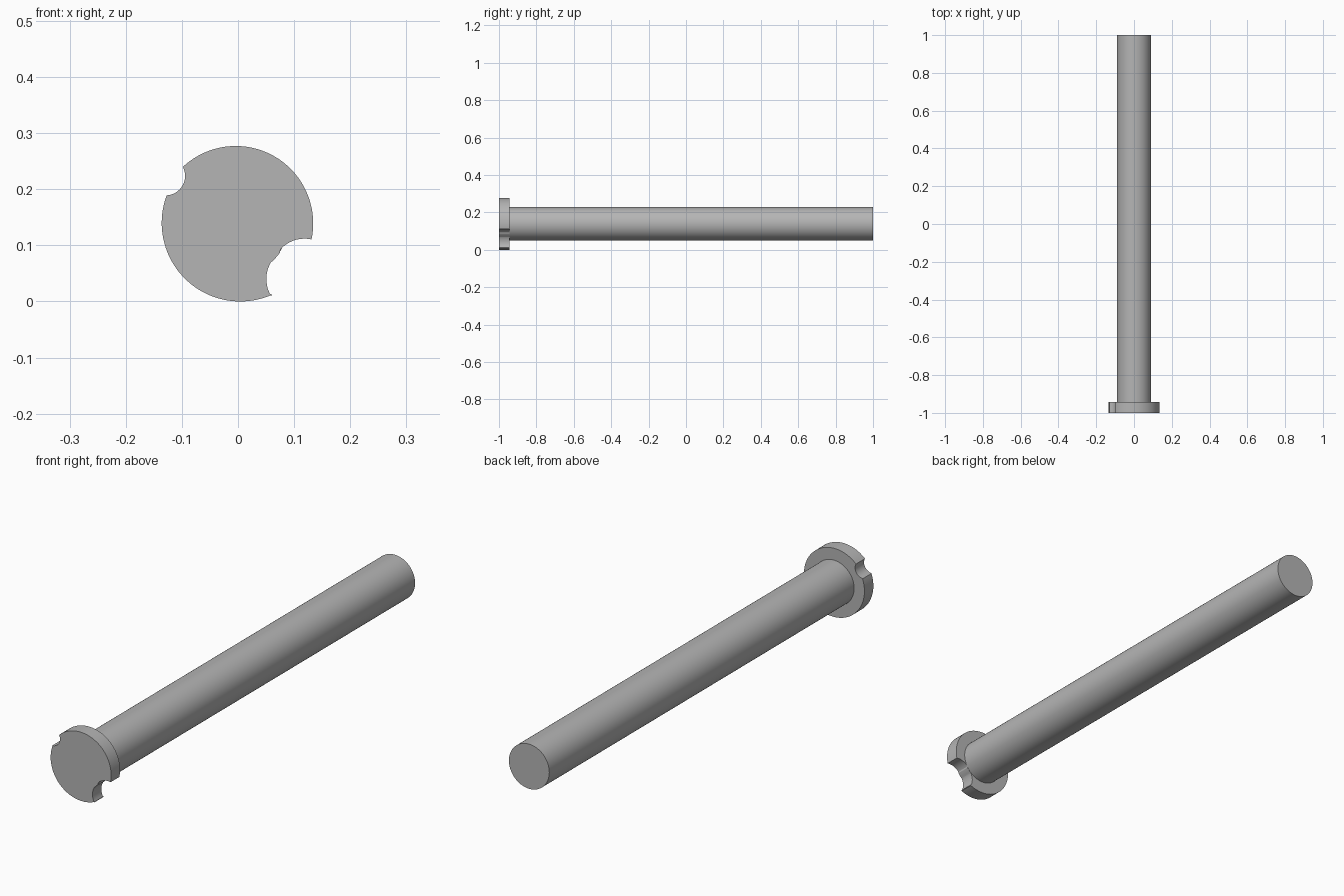
import bpy
import bmesh
from math import radians, cos, sin

FRONT, SHOULDER, BACK = -1.0, -0.943, 1.0
AXIS_Z, SHAFT_R = 0.139, 0.09

cube = bpy.data.objects.get("Cube")
if cube:
    bpy.data.objects.remove(cube, do_unlink=True)

steel = bpy.data.materials.new("steel grey")
steel.use_nodes = True
grey = (0.46, 0.46, 0.46, 1)
steel.diffuse_color = grey
steel.node_tree.nodes["Principled BSDF"].inputs["Base Color"].default_value = grey


def arc(cx, cz, r, start, end, steps):
    """Points along an arc in the x-z plane, angles in degrees."""
    angles = [radians(start + (end - start) * i / steps) for i in range(steps + 1)]
    return [(cx + r * cos(a), cz + r * sin(a)) for a in angles]


def extrude_profile(name, points, y0, y1):
    """Extrude a closed x-z outline along y into a solid."""
    bm = bmesh.new()
    face = bm.faces.new([bm.verts.new((x, y0, z)) for x, z in points])
    result = bmesh.ops.extrude_face_region(bm, geom=[face], use_keep_orig=True)
    moved = [g for g in result["geom"] if isinstance(g, bmesh.types.BMVert)]
    bmesh.ops.translate(bm, verts=moved, vec=(0, y1 - y0, 0))
    bmesh.ops.recalc_face_normals(bm, faces=bm.faces)
    mesh = bpy.data.meshes.new(name)
    bm.to_mesh(mesh)
    bm.free()
    mesh.materials.append(steel)
    obj = bpy.data.objects.new(name, mesh)
    bpy.context.collection.objects.link(obj)
    bpy.ops.object.select_all(action="DESELECT")
    obj.select_set(True)
    bpy.context.view_layer.objects.active = obj
    bpy.ops.object.shade_smooth_by_angle(angle=radians(25))
    return obj


# Flat head: two rim arcs, a small notch, and a double notch reaching the shaft
head_outline = (
    arc(-0.004, 0.139, 0.138, -11.6, 132.7, 48)      # upper rim
    + arc(-0.129, 0.2237, 0.0347, 28, -90, 16)       # small notch
    + arc(0.004, 0.14, 0.14, 159.8, 293.8, 48)       # lower rim
    + arc(0.1096, 0.04, 0.059, 211, 151, 12)         # double notch, lower lobe
    + arc(0, AXIS_Z, SHAFT_R + 0.001, -50, -35, 4)   # wall along the shaft
    + arc(0.1185, 0.0544, 0.0575, 138, 77, 12)       # double notch, upper lobe
)
extrude_profile("pin_head", head_outline, FRONT, SHOULDER)

# Long plain shaft
shaft_outline = arc(0, AXIS_Z, SHAFT_R, 0, 360, 96)[:-1]
extrude_profile("pin_shaft", shaft_outline, SHOULDER, BACK)
